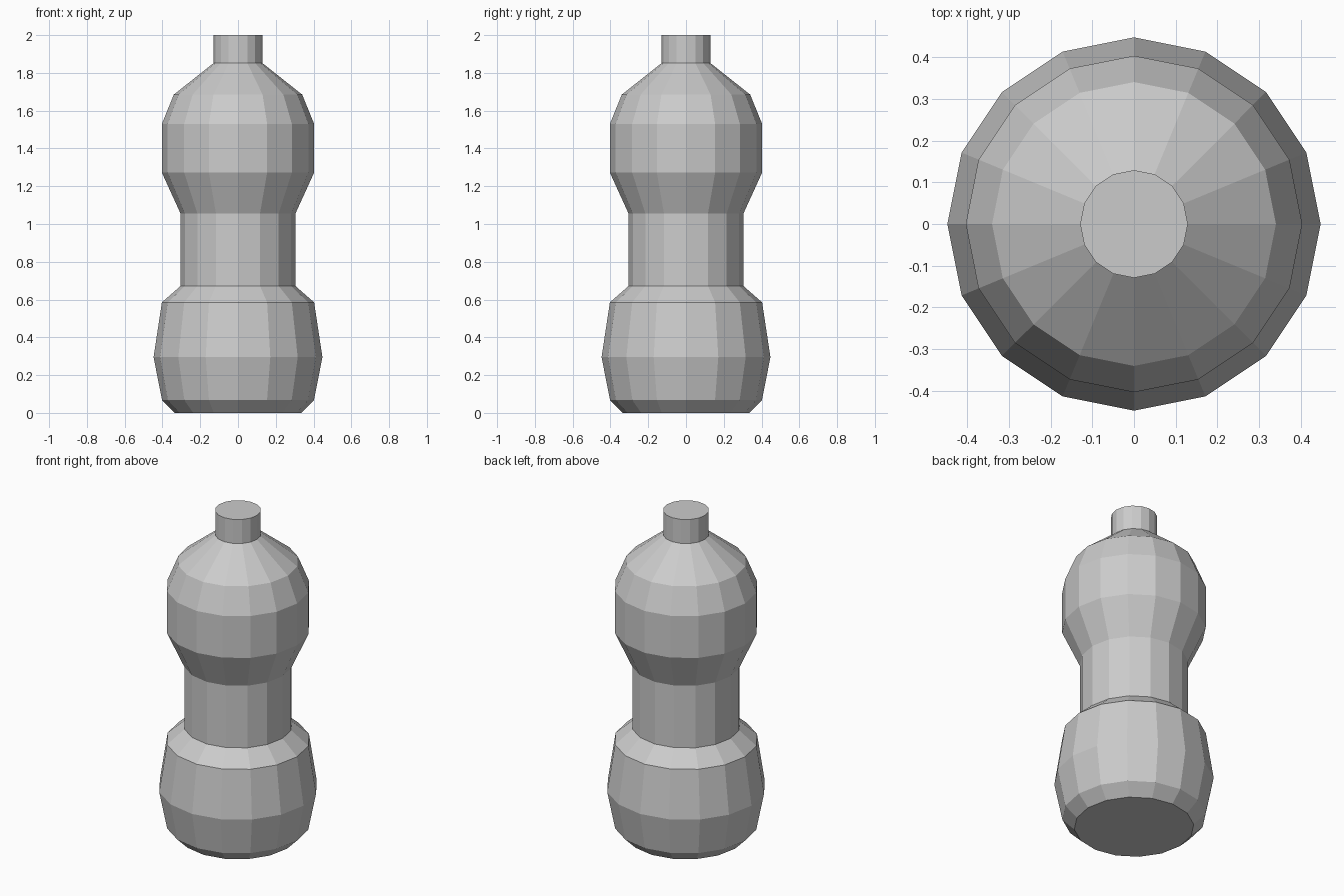
import bpy, bmesh
from math import cos, sin, tau

if "Cube" in bpy.data.objects:
    bpy.data.objects.remove(bpy.data.objects["Cube"])

SIDES = 16


def lathe(name, profile):
    """Spin (radius, height) points into a closed flat-faced solid."""
    bm = bmesh.new()
    rings = [[bm.verts.new((r * cos(tau * i / SIDES), r * sin(tau * i / SIDES), z))
              for i in range(SIDES)] for r, z in profile]
    for low, high in zip(rings, rings[1:]):
        for i in range(SIDES):
            j = (i + 1) % SIDES
            bm.faces.new((low[i], low[j], high[j], high[i]))
    bm.faces.new(rings[0][::-1])
    bm.faces.new(rings[-1])
    mesh = bpy.data.meshes.new(name)
    bm.to_mesh(mesh)
    bm.free()
    obj = bpy.data.objects.new(name, mesh)
    bpy.context.collection.objects.link(obj)
    return obj


# Bottle: bulging base, narrow grip, rounded shoulder and straight neck
lathe("bottle", [
    (0.335, 0.0), (0.402, 0.067), (0.447, 0.295), (0.403, 0.585),
    (0.304, 0.672), (0.304, 1.055), (0.403, 1.272), (0.403, 1.53),
    (0.34, 1.685), (0.129, 1.852), (0.129, 2.0),
])
